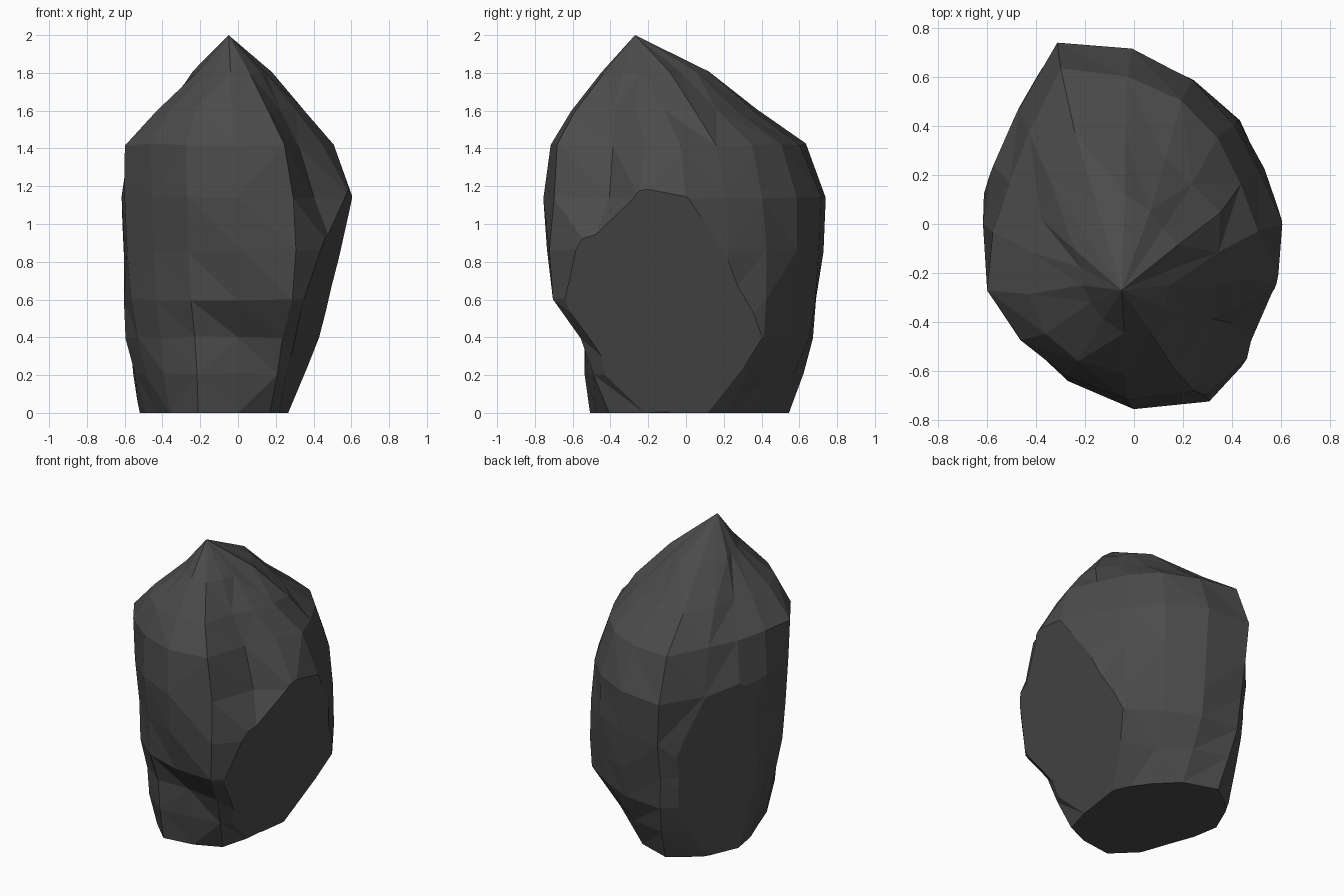
import bpy
import bmesh
import math
import random
from mathutils import Vector

random.seed(4)

default_cube = bpy.data.objects.get("Cube")
if default_cube:
    bpy.data.objects.remove(default_cube)

SIDES = 16
APEX = Vector((-0.05, -0.27, 2.0))

# Height and centre of each control outline of the boulder
LEVELS = [(0, 0, 0), (0.4, 0, 0), (0.6, 0, 0), (0.86, 0, 0), (1.14, 0, 0),
          (1.42, -0.03, -0.03), (1.6, -0.04, -0.12), (1.8, -0.04, -0.18)]

# Radius in hundredths, counter-clockwise from +x, one row per outline
RADII = [
    [27, 29, 31, 36, 47, 59, 58, 57, 49, 46, 51, 55, 48, 44, 31, 25],
    [56, 57, 59, 59, 65, 72, 70, 63, 59, 58, 58, 59, 54, 60, 60, 60],
    [60, 57, 60, 62, 69, 75, 70, 65, 60, 61, 62, 64, 68, 77, 69, 64],
    [61, 57, 60, 63, 70, 78, 69, 65, 61, 63, 63, 66, 73, 79, 71, 65],
    [61, 56, 57, 63, 71, 80, 67, 63, 61, 65, 65, 69, 76, 75, 57, 65],
    [54, 50, 53, 57, 63, 72, 56, 52, 55, 61, 62, 64, 68, 70, 50, 52],
    [38, 43, 39, 42, 47, 54, 43, 37, 37, 43, 46, 47, 49, 51, 38, 37],
    [20, 23, 23, 26, 30, 29, 24, 21, 18, 19, 20, 23, 26, 27, 22, 20],
]


def chip(size):
    """Small random offset that breaks up regular facets."""
    return Vector([random.uniform(-size, size) for _ in range(3)])


def outline(row):
    """Points of one control outline."""
    z, cx, cy = LEVELS[row]
    points = []
    for i, radius in enumerate(RADII[row]):
        angle = math.tau * i / SIDES
        points.append(Vector((cx + math.cos(angle) * radius / 100,
                              cy + math.sin(angle) * radius / 100, z)))
    return points


def slice_flat(bm, point, normal):
    """Cut a clean flat facet and close it with one face."""
    geometry = bm.verts[:] + bm.edges[:] + bm.faces[:]
    cut = bmesh.ops.bisect_plane(bm, geom=geometry, dist=0.0001,
                                 plane_co=point, plane_no=normal,
                                 clear_outer=True)
    rim = [e for e in cut["geom_cut"] if isinstance(e, bmesh.types.BMEdge)]
    bmesh.ops.holes_fill(bm, edges=rim, sides=0)


# Stack the outlines, with a slightly swollen extra one above the base
rings = [outline(row) for row in range(len(LEVELS))]
swollen = [a.lerp(b, 0.5) * 1.02 for a, b in zip(rings[0], rings[1])]
rings.insert(1, swollen)

# Chip every outline above the flat base
for ring in rings[1:]:
    for point in ring:
        point += chip(0.008)

# Skin the boulder with irregular triangles
bm = bmesh.new()
loops = [[bm.verts.new(p) for p in ring] for ring in rings]
for low, high in zip(loops, loops[1:]):
    for i in range(SIDES):
        j = (i + 1) % SIDES
        a, b, c, d = low[i], low[j], high[j], high[i]
        if random.random() < 0.5:
            bm.faces.new((a, b, c))
            bm.faces.new((a, c, d))
        else:
            bm.faces.new((a, b, d))
            bm.faces.new((b, c, d))
peak = bm.verts.new(APEX)
for i in range(SIDES):
    bm.faces.new((loops[-1][i], loops[-1][(i + 1) % SIDES], peak))
bm.faces.new(list(reversed(loops[0])))

# Two broad broken faces: a leaning one and a nearly upright one
slice_flat(bm, Vector((0.25, 0, 0)), Vector((1, -0.137, -0.31)))
slice_flat(bm, Vector((-0.595, 0, 0)), Vector((-1, 0.43, -0.07)))
bmesh.ops.recalc_face_normals(bm, faces=bm.faces[:])

mesh = bpy.data.meshes.new("boulder")
bm.to_mesh(mesh)
bm.free()

# Dark stone
stone = bpy.data.materials.new("dark_stone")
stone.use_nodes = True
colour = (0.07, 0.07, 0.07, 1)
stone.diffuse_color = colour
stone.node_tree.nodes["Principled BSDF"].inputs["Base Color"].default_value = colour
mesh.materials.append(stone)

boulder = bpy.data.objects.new("boulder", mesh)
bpy.context.scene.collection.objects.link(boulder)
